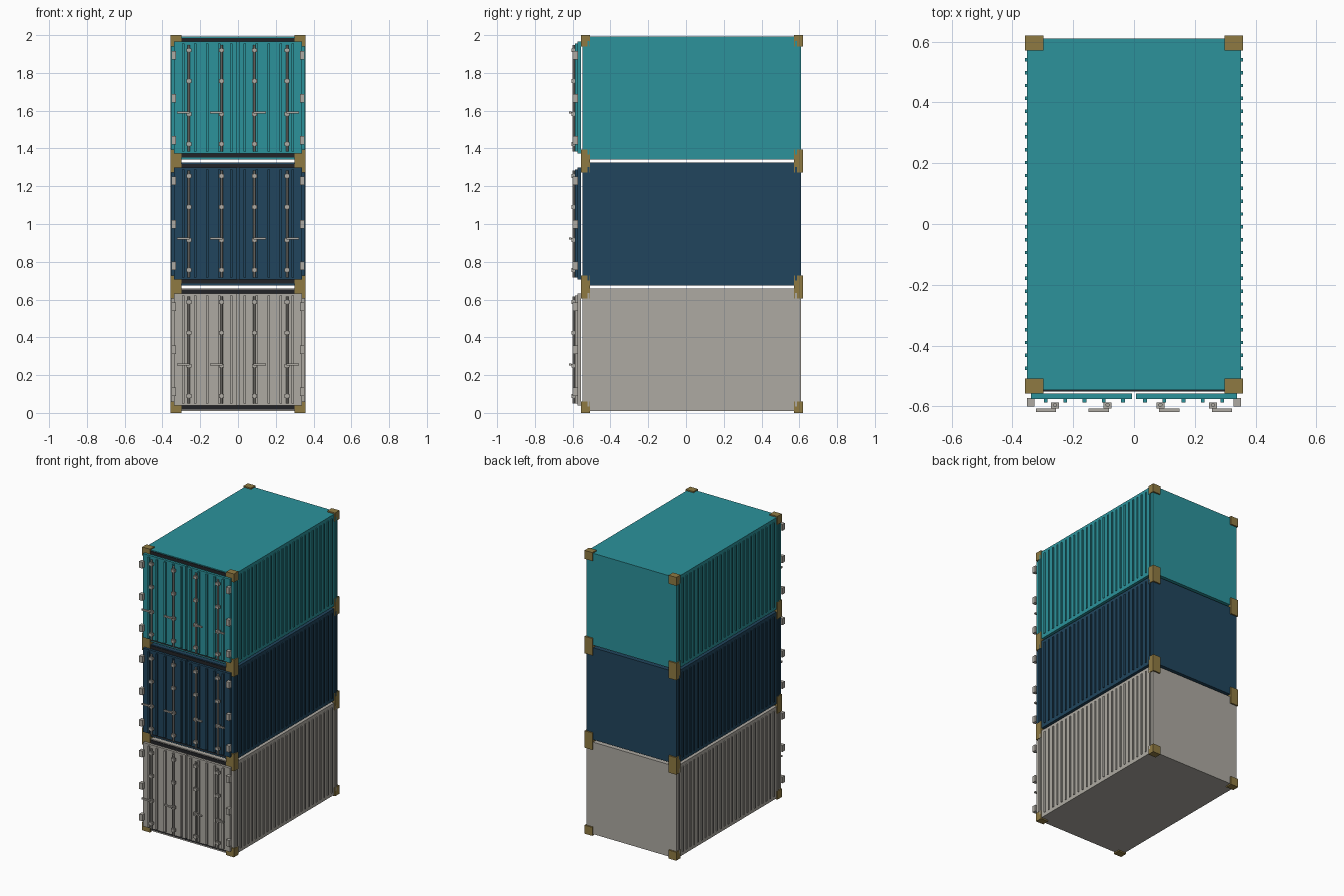
import bpy
import bmesh
from mathutils import Matrix, Vector

cube = bpy.data.objects.get("Cube")
if cube:
    bpy.data.objects.remove(cube, do_unlink=True)


def material(name, color):
    m = bpy.data.materials.new(name)
    m.use_nodes = True
    m.diffuse_color = (*color, 1)
    m.node_tree.nodes["Principled BSDF"].inputs["Base Color"].default_value = (*color, 1)
    return m


teal = material("teal paint", (0.025, 0.29, 0.33))
navy = material("navy paint", (0.015, 0.06, 0.11))
grey = material("warm grey paint", (0.42, 0.40, 0.36))
brass = material("ochre casting", (0.275, 0.195, 0.055))
steel = material("pale steel", (0.43, 0.41, 0.37))
rubber = material("dark rubber", (0.016, 0.017, 0.02))


def box(bm, x, y, z):
    """Add a box given its (min, max) range on each axis."""
    spans = (x, y, z)
    center = Vector([(a + b) / 2 for a, b in spans])
    size = [abs(b - a) for a, b in spans]
    bmesh.ops.create_cube(bm, size=1, matrix=Matrix.Translation(center) @ Matrix.Diagonal((*size, 1)))


def around(c, width):
    return (c - width / 2, c + width / 2)


def finish(bm, name, mat, z):
    mesh = bpy.data.meshes.new(name)
    bm.to_mesh(mesh)
    bm.free()
    mesh.materials.append(mat)
    ob = bpy.data.objects.new(name, mesh)
    ob.location.z = z
    bpy.context.collection.objects.link(ob)
    return ob


PITCH = 2 / 3
FRONT, BACK = -0.547, 0.61
DOOR = -0.575
ROD_XS = (-0.26, -0.087, 0.087, 0.26)


def container(label, paint, z):
    # Closed body
    bm = bmesh.new()
    box(bm, (-0.352, 0.352), (FRONT, BACK), (0.009, 0.658))
    finish(bm, label + "_body", paint, z)

    # Upright ribs along both long sides
    bm = bmesh.new()
    for i in range(27):
        y = -0.517 + i * 0.0423
        for s in (-1, 1):
            box(bm, (s * 0.35, s * 0.358), around(y, 0.011), (0.035, 0.635))
    finish(bm, label + "_side_ribs", paint, z)

    # Eight corner castings
    bm = bmesh.new()
    for s in (-1, 1):
        for y in ((-0.557, -0.508), (0.571, 0.62)):
            for h in ((0, 0.06), (PITCH - 0.06, PITCH)):
                box(bm, (s * 0.298, s * 0.358), y, h)
    finish(bm, label + "_corner_castings", brass, z)

    # Dark seals above and below the doors
    bm = bmesh.new()
    for h in ((0.019, 0.042), (0.63, 0.652)):
        box(bm, (-0.3, 0.3), (FRONT - 0.004, FRONT), h)
    finish(bm, label + "_door_seals", rubber, z)

    # Two door leaves with upright ribs
    bm = bmesh.new()
    for s in (-1, 1):
        box(bm, (s * 0.006, s * 0.339), (DOOR, -0.557), (0.04, 0.632))
        for i in range(5):
            box(bm, around(s * (0.036 + i * 0.0635), 0.012), (DOOR - 0.012, DOOR), (0.05, 0.622))
    finish(bm, label + "_doors", paint, z)

    # Hinges on the outer door edges
    bm = bmesh.new()
    for s in (-1, 1):
        for h in (0.111, 0.333, 0.561):
            box(bm, (s * 0.327, s * 0.352), (-0.601, -0.573), around(h, 0.045))
    finish(bm, label + "_hinges", steel, z)

    # Round locking rods
    bm = bmesh.new()
    for x in ROD_XS:
        bmesh.ops.create_cone(bm, cap_ends=True, segments=12, radius1=0.0065, radius2=0.0065,
                              depth=0.565, matrix=Matrix.Translation((x, -0.595, 0.333)))
    rods = finish(bm, label + "_locking_rods", steel, z)
    bpy.context.view_layer.objects.active = rods
    rods.select_set(True)
    bpy.ops.object.shade_smooth_by_angle()
    rods.select_set(False)

    # Rod brackets and swing handles
    bm = bmesh.new()
    for x in ROD_XS:
        for h in (0.09, 0.249, 0.424, 0.587):
            box(bm, around(x, 0.026), (-0.607, DOOR - 0.012), around(h, 0.02))
    finish(bm, label + "_rod_brackets", steel, z)
    bm = bmesh.new()
    for x in ROD_XS:
        s = 1 if x > 0 else -1
        box(bm, (x - s * 0.004, x + s * 0.062), (-0.619, -0.607), around(0.257, 0.01))
    finish(bm, label + "_handles", steel, z)


for level, (label, paint) in enumerate((("lower", grey), ("middle", navy), ("upper", teal))):
    container(label, paint, level * PITCH)
